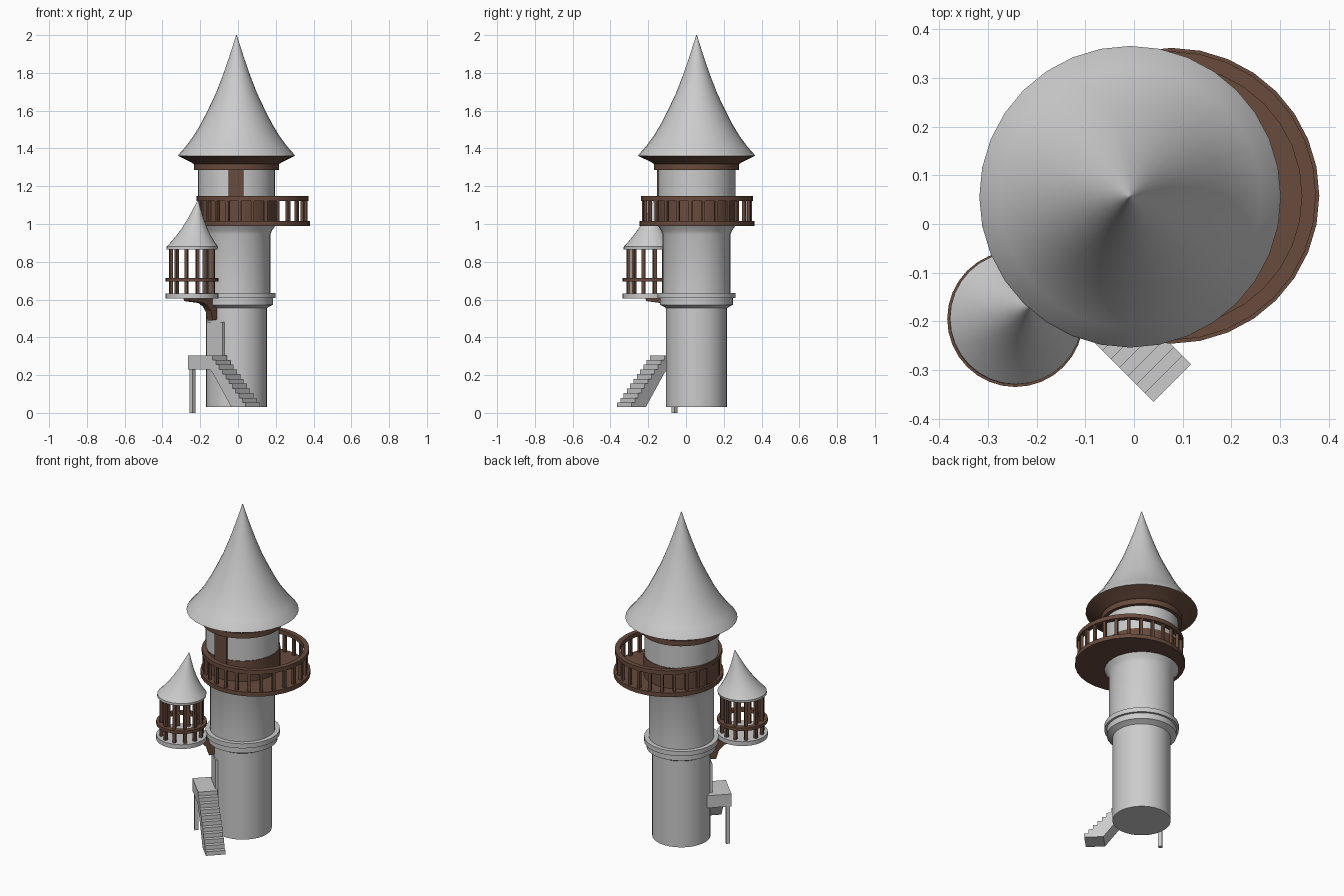
import bpy, bmesh, math
from mathutils import Vector, Matrix

if "Cube" in bpy.data.objects:
    bpy.data.objects.remove(bpy.data.objects["Cube"])


def material(name, rgb):
    m = bpy.data.materials.new(name)
    m.diffuse_color = (*rgb, 1)
    m.use_nodes = True
    m.node_tree.nodes["Principled BSDF"].inputs["Base Color"].default_value = m.diffuse_color
    return m


GREY = material("pale stone", (0.60, 0.60, 0.60))
BROWN = material("dark wood", (0.14, 0.07, 0.046))

TOWER = Vector((-0.008, 0.056, 0))
DECK = Vector((0.077, 0.058, 0))
TURRET = Vector((-0.244, -0.195, 0))


def finish(bm, name, mat, smooth=True):
    bmesh.ops.recalc_face_normals(bm, faces=bm.faces[:])
    me = bpy.data.meshes.new(name)
    bm.to_mesh(me)
    bm.free()
    ob = bpy.data.objects.new(name, me)
    bpy.context.collection.objects.link(ob)
    me.materials.append(mat)
    if smooth:
        bpy.ops.object.select_all(action='DESELECT')
        ob.select_set(True)
        bpy.context.view_layer.objects.active = ob
        bpy.ops.object.shade_smooth_by_angle(angle=math.radians(35))
    return ob


def lathe(name, mat, centre, profile, closed=False, lean=None, n=32):
    """Spin (radius, z) points; closed makes a ring, lean shifts each ring sideways."""
    bm = bmesh.new()
    rings = []
    for i, (r, z) in enumerate(profile):
        c = centre + Vector((0, 0, z))
        if lean:
            c += Vector((*lean, 0)) * ((z - profile[0][1]) / (profile[-1][1] - profile[0][1]))
        rings.append([bm.verts.new(c + Vector((r * math.cos(a), r * math.sin(a), 0)))
                      for a in (math.tau * k / n for k in range(n))])
    pairs = list(zip(rings, rings[1:]))
    if closed:
        pairs.append((rings[-1], rings[0]))
    else:
        bm.faces.new(rings[0])
        bm.faces.new(rings[-1])
    for a, b in pairs:
        for k in range(n):
            j = (k + 1) % n
            bm.faces.new((a[k], a[j], b[j], b[k]))
    return finish(bm, name, mat)


def ring(name, mat, centre, r0, r1, z0, z1):
    return lathe(name, mat, centre, [(r0, z0), (r1, z0), (r1, z1), (r0, z1)], closed=True)


def posts(name, mat, centre, count, radius, size, z0, z1):
    bm = bmesh.new()
    for k in range(count):
        rot = Matrix.Rotation(math.tau * (k + 0.5) / count, 4, 'Z')
        m = (Matrix.Translation(centre) @ rot @ Matrix.Translation((radius, 0, (z0 + z1) / 2))
             @ Matrix.Diagonal((size, size, z1 - z0, 1)))
        bmesh.ops.create_cube(bm, size=1, matrix=m)
    return finish(bm, name, mat, False)


def slab(name, mat, outline, to_world, a, b):
    """Extrude a flat outline between depths a and b, placed by to_world(p, q, depth)."""
    bm = bmesh.new()
    lo = [bm.verts.new(to_world(p, q, a)) for p, q in outline]
    hi = [bm.verts.new(to_world(p, q, b)) for p, q in outline]
    bm.faces.new(lo)
    bm.faces.new(hi)
    for k in range(len(lo)):
        j = (k + 1) % len(lo)
        bm.faces.new((lo[k], lo[j], hi[j], hi[k]))
    return finish(bm, name, mat, False)


# Tower shaft with collar and flare under the balcony
lathe("tower_shaft", GREY, TOWER, [
    (0.161, 0.03), (0.161, 0.555), (0.172, 0.562), (0.193, 0.572), (0.193, 0.607),
    (0.206, 0.607), (0.206, 0.635), (0.18, 0.635), (0.18, 0.945), (0.188, 0.965), (0.205, 0.99)])
# Upper room, wooden base band, trim and door
lathe("upper_room", GREY, TOWER, [(0.205, 1.0), (0.205, 1.3)])
ring("room_base_band", BROWN, TOWER, 0.195, 0.208, 1.0, 1.14)
ring("eave_trim", BROWN, TOWER, 0.19, 0.225, 1.285, 1.32)
lathe("eave_underside", BROWN, TOWER, [(0.222, 1.315), (0.24, 1.327), (0.27, 1.342), (0.308, 1.36)])
slab("upper_door", BROWN, [(-0.05, 1.01), (0.03, 1.01), (0.03, 1.29), (-0.05, 1.29)],
     lambda p, q, d: (p, d, q), -0.154, -0.13)
# Main roof
lathe("main_roof", GREY, TOWER, [
    (0.310, 1.36), (0.306, 1.368), (0.268, 1.411), (0.226, 1.468), (0.186, 1.535), (0.148, 1.61),
    (0.110, 1.69), (0.073, 1.785), (0.040, 1.88), (0.016, 1.955), (0.002, 2.0)])

# Balcony
lathe("balcony_deck", BROWN, DECK, [(0.304, 0.99), (0.304, 1.015)])
ring("balcony_rail", BROWN, DECK, 0.268, 0.297, 1.122, 1.147)
posts("balcony_posts", BROWN, DECK, 26, 0.283, 0.017, 1.01, 1.125)

# Side turret
lathe("turret_floor", GREY, TURRET, [(0.14, 0.605), (0.14, 0.631)])
ring("turret_rail", BROWN, TURRET, 0.108, 0.14, 0.696, 0.714)
posts("turret_posts", BROWN, TURRET, 12, 0.114, 0.018, 0.63, 0.872)
lathe("turret_roof", GREY, TURRET, [
    (0.135, 0.866), (0.136, 0.88), (0.114, 0.907), (0.09, 0.94), (0.066, 0.98),
    (0.043, 1.025), (0.022, 1.075), (0.002, 1.125)], lean=(0.032, 0.027))


# Local frame: u runs up the stairs, v points away from the tower
def uvz(u, v, z):
    s = math.sqrt(0.5)
    return TOWER + Vector((-s * (u + v), s * (u - v), z))


# Turret bracket
slab("turret_bracket", BROWN, [
    (0.14, 0.606), (0.37, 0.606), (0.365, 0.592), (0.26, 0.582), (0.235, 0.572), (0.205, 0.54),
    (0.19, 0.49), (0.15, 0.495)], lambda p, q, d: uvz(d, p, q), -0.013, 0.027)

# Stairs with landing
steps = [(0.1, 0.305)]
for i in range(11):
    u, z = -0.085 - 0.0247 * i, 0.305 - 0.025 * i
    steps += [(u, z), (u, z - 0.025)]
steps += [(-0.2255, 0.03), (-0.085, 0.212), (-0.063, 0.23), (0.1, 0.23)]
slab("stairs", GREY, steps, lambda p, q, d: uvz(p, d, q), 0.155, 0.264)
slab("landing", GREY, [(-0.06, 0.23), (0.1, 0.23), (0.1, 0.305), (-0.06, 0.305)],
     lambda p, q, d: uvz(p, d, q), 0.11, 0.16)
slab("landing_leg", GREY, [(0.071, 0), (0.093, 0), (0.093, 0.235), (0.071, 0.235)],
     lambda p, q, d: uvz(p, d, q), 0.235, 0.257)
# Lower door
slab("lower_door", GREY, [(-0.06, 0.3), (0.06, 0.3), (0.06, 0.48), (-0.06, 0.48)],
     lambda p, q, d: uvz(p, d, q), 0.13, 0.163)
